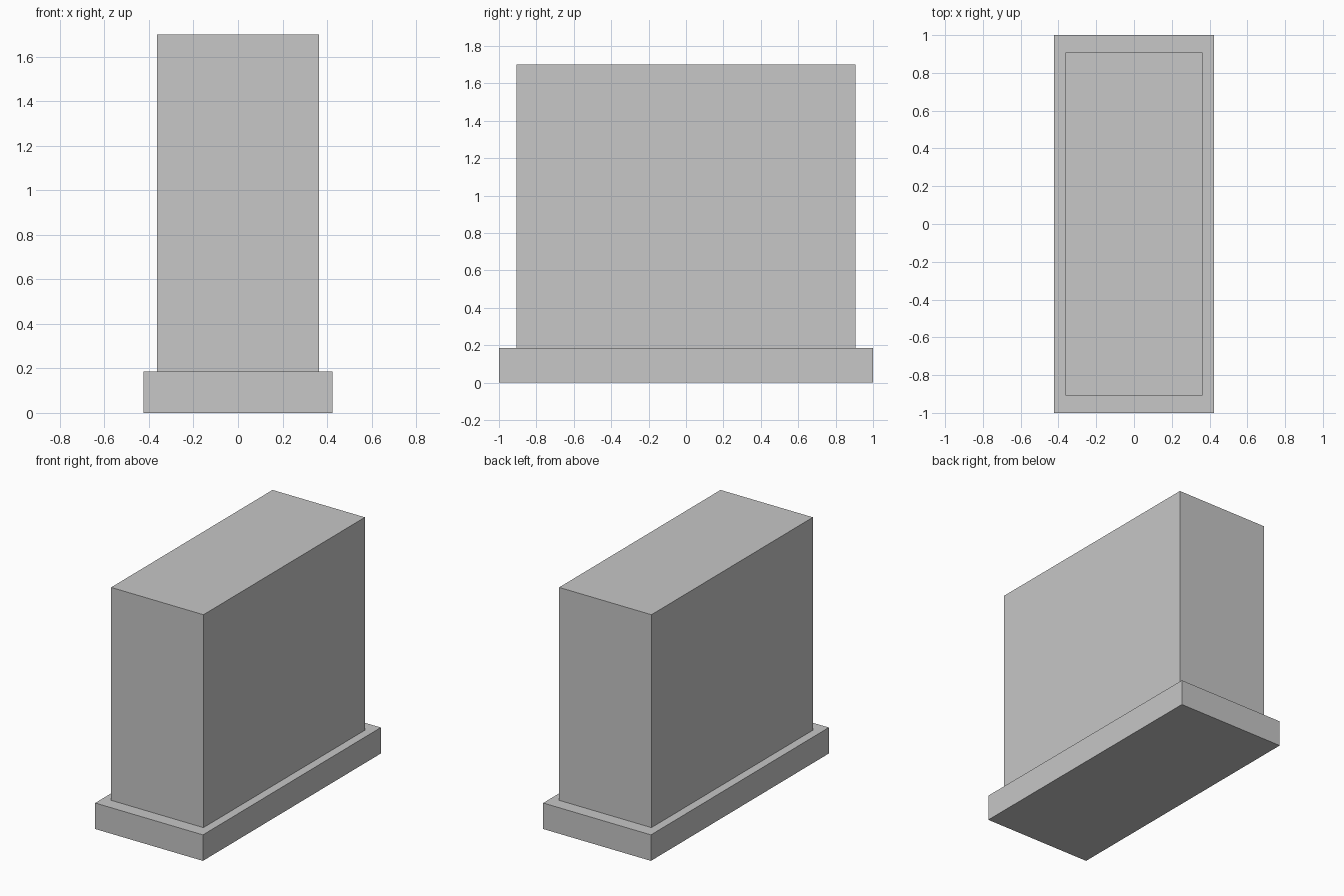
import bpy

if "Cube" in bpy.data.objects:
    bpy.data.objects.remove(bpy.data.objects["Cube"])

# One plain grey for the whole model
grey = bpy.data.materials.new("plain grey")
grey.diffuse_color = (0.57, 0.57, 0.57, 1.0)
grey.use_nodes = True
grey.node_tree.nodes["Principled BSDF"].inputs["Base Color"].default_value = grey.diffuse_color


def box(name, width, depth, z_low, z_high):
    """Sharp-edged box centred on x and y, spanning z_low to z_high."""
    bpy.ops.mesh.primitive_cube_add(size=1, location=(0, 0, (z_low + z_high) / 2))
    obj = bpy.context.object
    obj.name = name
    obj.scale = (width, depth, z_high - z_low)
    bpy.ops.object.transform_apply(location=False, rotation=False, scale=True)
    obj.data.materials.append(grey)
    return obj


# Wide low plinth
box("plinth", 0.848, 2.0, 0.0, 0.185)

# Tall block standing on the plinth
box("block", 0.727, 1.815, 0.185, 1.70)
